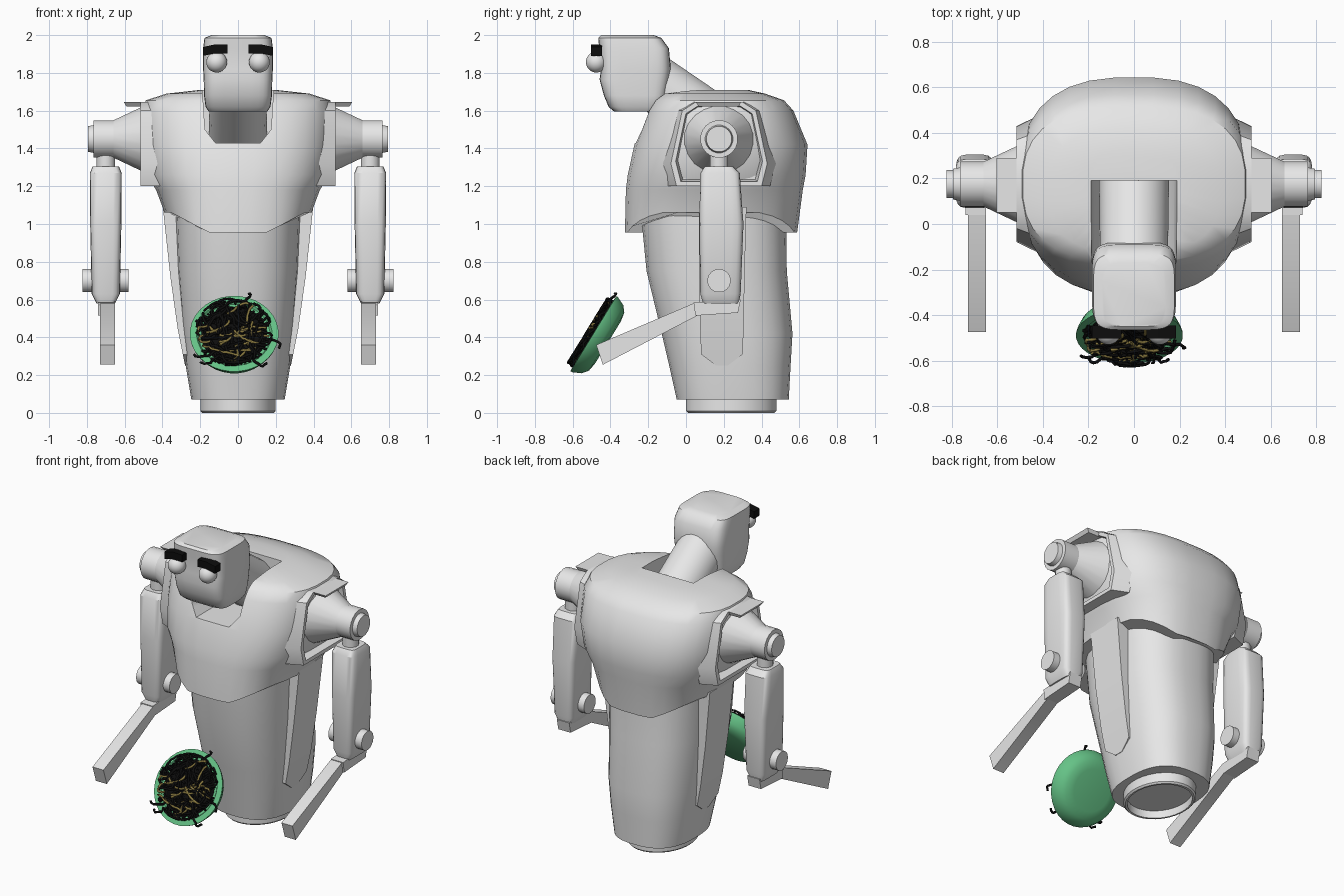
import bpy, bmesh, math, random
from mathutils import Vector, Matrix

random.seed(4)
if "Cube" in bpy.data.objects:
    bpy.data.objects.remove(bpy.data.objects["Cube"])


def material(name, rgb):
    m = bpy.data.materials.new(name)
    m.use_nodes = True
    m.diffuse_color = (*rgb, 1)
    m.node_tree.nodes["Principled BSDF"].inputs["Base Color"].default_value = (*rgb, 1)
    return m


GREY = material("light_grey", (0.8, 0.8, 0.8))
BLACK = material("black", (0.004, 0.004, 0.004))
GREEN = material("dish_green", (0.13, 0.54, 0.24))
OLIVE = material("olive_yellow", (0.25, 0.19, 0.05))


def activate(obj):
    bpy.ops.object.select_all(action="DESELECT")
    obj.select_set(True)
    bpy.context.view_layer.objects.active = obj


def smooth(obj, angle=35):
    activate(obj)
    bpy.ops.object.shade_smooth_by_angle(angle=math.radians(angle))


def loft(name, rings, mat=GREY, matrix=None):
    """Skin a list of equal-length point rings and cap both ends."""
    bm = bmesh.new()
    loops = [[bm.verts.new(p) for p in ring] for ring in rings]
    for a, b in zip(loops, loops[1:]):
        for i in range(len(a)):
            j = (i + 1) % len(a)
            bm.faces.new((a[i], a[j], b[j], b[i]))
    bm.faces.new(loops[0])
    bm.faces.new(loops[-1])
    if matrix:
        bm.transform(matrix)
    bmesh.ops.recalc_face_normals(bm, faces=bm.faces)
    mesh = bpy.data.meshes.new(name)
    bm.to_mesh(mesh)
    bm.free()
    mesh.materials.append(mat)
    obj = bpy.data.objects.new(name, mesh)
    bpy.context.collection.objects.link(obj)
    smooth(obj)
    return obj


def oval(z, half, front, back, power=2, n=32, lift=0, cx=0):
    """Rounded ring at height z; lift raises its left and right sides."""
    pts = []
    for i in range(n):
        a = math.tau * (i + 0.5) / n
        u, v = (math.copysign(abs(f) ** (2 / power), f) for f in (math.cos(a), math.sin(a)))
        pts.append((cx + half * u, (front + back) / 2 + (back - front) / 2 * v,
                    z + lift * min(1, max(0, 2 * abs(u) - 0.8))))
    return pts


def tube(name, start, end, r0, r1, n=20):
    axis = Vector(end) - Vector(start)
    m = Matrix.Translation(start) @ axis.to_track_quat("Z", "Y").to_matrix().to_4x4()
    return loft(name, [oval(0, r0, -r0, r0, n=n), oval(axis.length, r1, -r1, r1, n=n)], GREY, m)


def slab(name, profile, x0, x1):
    """Extrude a side profile of (y, z) points across x."""
    return loft(name, [[(x, y, z) for y, z in profile] for x in (x0, x1)])


def rect(x0, x1, y0, y1, z):
    return [(x0, y0, z), (x1, y0, z), (x1, y1, z), (x0, y1, z)]


# Base with a hollow underside, and the tapered lower body
loft("base", [oval(z, h, 0.24 - r, 0.24 + r) for z, h, r in
              ((0.09, 0.2, 0.24), (0.01, 0.2, 0.24), (0, 0.19, 0.23), (0, 0.18, 0.215), (0.05, 0.18, 0.215))])
loft("lower_body", [oval(z, h, f, b, 2.6) for z, h, f, b in (
    (0.07, 0.248, -0.05, 0.545), (0.25, 0.278, -0.09, 0.555), (0.42, 0.295, -0.13, 0.565),
    (0.75, 0.32, -0.21, 0.535), (1.15, 0.335, -0.25, 0.53))])

# Chest shell with raised hem at the sides
torso = loft("torso", [oval(z, h, f, b, 2.6, 32, lift) for z, h, f, b, lift in (
    (0.955, 0.39, -0.325, 0.59, 0.105), (1.18, 0.435, -0.32, 0.62, 0),
    (1.26, 0.485, -0.31, 0.635, 0), (1.42, 0.505, -0.275, 0.645, 0),
    (1.6, 0.51, -0.205, 0.57, 0), (1.655, 0.49, -0.17, 0.52, 0),
    (1.69, 0.38, -0.13, 0.42, 0), (1.71, 0.2, 0, 0.33, 0))])

# Collar opening
cutter = loft("collar_cutter", [rect(-w, w, -0.6, 0.19, z) for w, z in
                                ((0.12, 1.43), (0.175, 1.5), (0.2, 1.9))])
mod = torso.modifiers.new("collar", "BOOLEAN")
mod.operation, mod.solver, mod.object = "DIFFERENCE", "EXACT", cutter
activate(torso)
bpy.ops.object.modifier_apply(modifier=mod.name)
bpy.data.objects.remove(cutter)
smooth(torso)

# Neck and head
tube("neck", (0, 0.21, 1.485), (0, -0.17, 1.75), 0.155, 0.15, n=24)
loft("head", [oval(z, h, f, b, 5, 32) for z, h, f, b in (
    (1.595, 0.155, -0.38, -0.14), (1.62, 0.172, -0.41, -0.115), (1.68, 0.18, -0.435, -0.1),
    (1.765, 0.182, -0.458, -0.085), (1.82, 0.185, -0.45, -0.08), (1.93, 0.185, -0.46, -0.09),
    (1.985, 0.178, -0.465, -0.13), (2.0, 0.14, -0.45, -0.17))])

SLEEVE = ((-0.05, 1.2), (0.4, 1.2), (0.43, 1.32), (0.37, 1.6), (0.3, 1.645),
          (0.05, 1.645), (-0.02, 1.6), (-0.08, 1.32))
for s, side in ((1, "left_"), (-1, "right_")):
    # Eyes and brows
    bpy.ops.mesh.primitive_uv_sphere_add(segments=24, ring_count=14, radius=0.055,
                                         location=(s * 0.113, -0.475, 1.857))
    eye = bpy.context.object
    eye.name = side + "eye"
    eye.data.materials.append(GREY)
    smooth(eye, 60)
    loft(side + "brow", [[(s * x, y, z + dz) for y, dz in
                          ((-0.503, 0), (-0.445, 0), (-0.445, 0.047), (-0.503, 0.047))]
                         for x, z in ((0.055, 1.902), (0.12, 1.904), (0.185, 1.89))], BLACK)

    # Side panel on the lower body
    loft(side + "side_panel", [rect(s * 0.22, s * x, a, b, z) for x, a, b, z in (
        (0.28, 0.16, 0.22, 0.25), (0.292, 0.08, 0.3, 0.31), (0.32, 0.075, 0.305, 0.45),
        (0.358, 0.07, 0.31, 0.72), (0.398, 0.07, 0.32, 1.09))])

    # Recessed sleeve frame around the shoulder, flaring into the chest
    loft(side + "sleeve", [[(s * x, 0.175 + (y - 0.175) * k, 1.44 + (z - 1.44) * min(k, 1))
                            for y, z in SLEEVE]
                           for x, k in ((0.41, 1.2), (0.515, 1), (0.515, 0.9), (0.46, 0.85))])

    # Shoulder flap, cone, hub and cap
    loft(side + "shoulder_flap", [rect(s * 0.42, s * x, a, b, z) for x, a, b, z in
                                  ((0.59, 0.07, 0.28, 1.622), (0.605, 0.05, 0.29, 1.645))])
    c = lambda x: (s * x, 0.175, 1.45)
    tube(side + "shoulder_cone", c(0.44), c(0.66), 0.205, 0.1)
    tube(side + "shoulder_hub", c(0.64), c(0.765), 0.1, 0.1)
    tube(side + "shoulder_cap", c(0.76), c(0.795), 0.075, 0.068)

    # Upper arm with neck, elbow pin and forearm
    tube(side + "arm_neck", (s * 0.7, 0.175, 1.45), (s * 0.7, 0.175, 1.28), 0.05, 0.05, n=12)
    loft(side + "upper_arm", [oval(z, h, f, b, 5, 20, cx=s * 0.7) for z, h, f, b in (
        (0.58, 0.05, 0.09, 0.28), (0.63, 0.075, 0.075, 0.29), (1.0, 0.083, 0.07, 0.305),
        (1.27, 0.085, 0.075, 0.285), (1.305, 0.07, 0.1, 0.25))])
    tube(side + "elbow_pin", (s * 0.58, 0.175, 0.7), (s * 0.823, 0.175, 0.7), 0.062, 0.062)
    slab(side + "elbow_hinge", ((0.04, 0.585), (0.29, 0.6), (0.275, 0.53), (0.05, 0.515)),
         s * 0.65, s * 0.74)
    slab(side + "forearm", ((-0.475, 0.36), (0.04, 0.58), (0.2, 0.58), (0.2, 0.525),
                            (0.07, 0.52), (-0.44, 0.255)), s * 0.65, s * 0.73)

# Tilted dish with a flat rim, and the mound in it
tilt = Matrix.Translation((-0.02, -0.48, 0.413)) @ Matrix.Rotation(math.radians(58.5), 4, "X")
disc = lambda z, r: oval(z, r, -r, r)
loft("dish", [disc(z, r) for z, r in ((-0.078, 0.13), (-0.07, 0.18), (-0.045, 0.212), (0, 0.233),
                                      (0.012, 0.235), (0.014, 0.2), (0, 0.19))], GREEN, tilt)
loft("mound", [disc(z, r) for z, r in ((-0.005, 0.18), (0.016, 0.16), (0.025, 0.1))], BLACK, tilt)


def strands(name, count, mat, low, high, reach, start, step):
    """Wandering noodles over the dish, kept within the given reach."""
    data = bpy.data.curves.new(name, "CURVE")
    data.dimensions = "3D"
    data.bevel_depth, data.bevel_resolution = 0.007, 1
    data.use_fill_caps = True
    data.materials.append(mat)
    for _ in range(count):
        a, r = random.uniform(0, math.tau), start * math.sqrt(random.random())
        p = Vector((r * math.cos(a), r * math.sin(a), random.uniform(low, high)))
        heading = a if reach > 0.22 else random.uniform(0, math.tau)
        spline = data.splines.new("POLY")
        spline.points.add(7)
        for point in spline.points:
            point.co = (*(tilt @ p), 1)
            heading += random.uniform(-0.5, 0.5)
            p = p + Vector((math.cos(heading), math.sin(heading), 0)) * step
            p.z = min(high, max(low, p.z + random.uniform(-0.015, 0.015)))
            flat = math.hypot(p.x, p.y)
            if flat > reach:
                p.x, p.y = p.x * reach / flat, p.y * reach / flat
    obj = bpy.data.objects.new(name, data)
    bpy.context.collection.objects.link(obj)
    activate(obj)
    bpy.ops.object.convert(target="MESH")


strands("dark_noodles", 120, BLACK, 0.015, 0.046, 0.2, 0.175, 0.022)
strands("loose_noodles", 10, BLACK, 0.018, 0.03, 0.255, 0.18, 0.02)
strands("pale_noodles", 20, OLIVE, 0.03, 0.046, 0.19, 0.16, 0.022)
